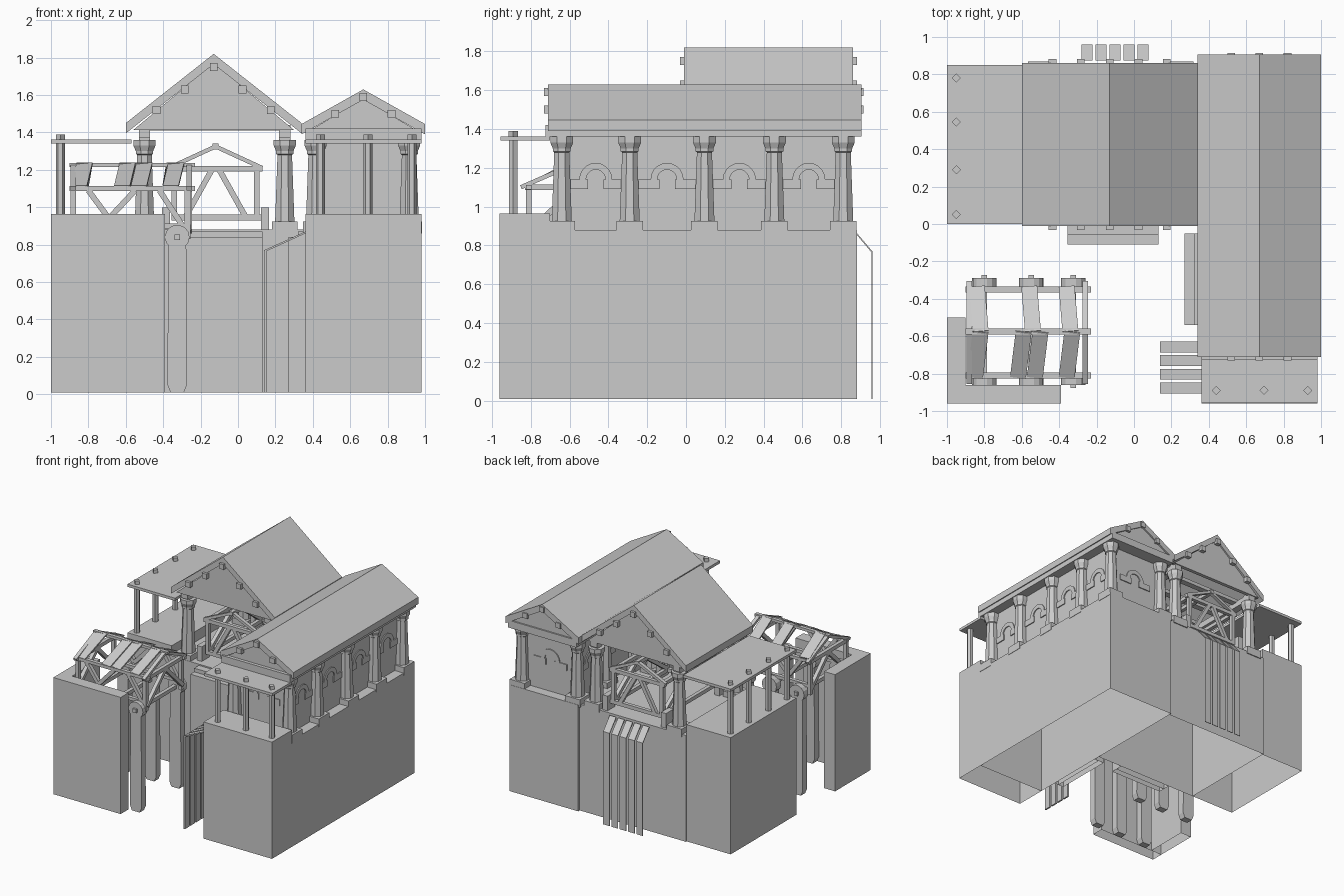
import bpy, bmesh, math
from mathutils import Vector

if "Cube" in bpy.data.objects:
    bpy.data.objects.remove(bpy.data.objects["Cube"])


def finish(name, bm):
    bmesh.ops.recalc_face_normals(bm, faces=bm.faces[:])
    me = bpy.data.meshes.new(name)
    bm.to_mesh(me)
    bm.free()
    ob = bpy.data.objects.new(name, me)
    bpy.context.collection.objects.link(ob)
    return ob


def prism(name, pts, axis, a, b, open_start=False):
    """Extrude a 2D outline between a and b along an axis."""
    def at(u, v, t):
        return {'x': (t, u, v), 'y': (u, t, v), 'z': (u, v, t)}[axis]
    bm = bmesh.new()
    lo = [bm.verts.new(at(u, v, a)) for u, v in pts]
    hi = [bm.verts.new(at(u, v, b)) for u, v in pts]
    if not open_start:
        bm.faces.new(lo)
    bm.faces.new(hi)
    n = len(pts)
    for i in range(n):
        j = (i + 1) % n
        bm.faces.new((lo[i], lo[j], hi[j], hi[i]))
    return finish(name, bm)


def box(name, x0, x1, y0, y1, z0, z1, open_bottom=False):
    return prism(name, [(x0, y0), (x1, y0), (x1, y1), (x0, y1)], 'z', z0, z1, open_bottom)


def cube(name, x, y, z, s):
    return box(name, x - s, x + s, y - s, y + s, z - s, z + s)


def beam(name, p, q, w=0.03, h=0.03):
    """Rectangular bar between two points."""
    p, q = Vector(p), Vector(q)
    d = q - p
    side = d.cross(Vector((0, 0, 1)))
    side = side.normalized() if side.length > 1e-4 else Vector((1, 0, 0))
    up = side.cross(d).normalized()
    bm = bmesh.new()
    rings = [[bm.verts.new(c + side * w / 2 * i + up * h / 2 * j)
              for i, j in ((-1, -1), (1, -1), (1, 1), (-1, 1))] for c in (p, q)]
    for r in rings:
        bm.faces.new(r)
    for i in range(4):
        j = (i + 1) % 4
        bm.faces.new((rings[0][i], rings[0][j], rings[1][j], rings[1][i]))
    return finish(name, bm)


def ngon(cu, cv, r, n, turn=0.0):
    return [(cu + r * math.cos(turn + 2 * math.pi * i / n),
             cv + r * math.sin(turn + 2 * math.pi * i / n)) for i in range(n)]


def column(x, y, top=1.36):
    box("column_base", x - .068, x + .068, y - .068, y + .068, .86, .925)
    bm = bmesh.new()
    rings = []
    for r, z in ((.056, .92), (.042, 1.28), (.05, 1.285), (.05, 1.3), (.064, 1.33), (.064, 1.36)):
        rings.append([bm.verts.new((u, v, z)) for u, v in ngon(x, y, r, 8, math.pi / 8)])
    bm.faces.new(rings[0])
    bm.faces.new(rings[-1])
    for lo, hi in zip(rings, rings[1:]):
        for i in range(8):
            j = (i + 1) % 8
            bm.faces.new((lo[i], lo[j], hi[j], hi[i]))
    finish("column", bm)
    if top > 1.36:
        box("column_block", x - .03, x + .03, y - .03, y + .03, 1.35, top)


def gable_roof(x0, x1, y0, y1, eave, ridge, knobs, back_inset):
    c, t = (x0 + x1) / 2, .055
    # Roof covering with overhang, and a gable panel at each end
    prism("roof_covering", [(x0, eave), (x0, eave + t), (c, ridge), (x1, eave + t),
                            (x1, eave), (c, ridge - t)], 'y', y0, y1)
    zb = eave + .018
    for a in (y0 + .012, y1 - .042):
        prism("gable", [(x0 + .04, zb), (x1 - .04, zb), (c, ridge - t * .9)], 'y', a, a + .03)
    # Purlin ends along both gables
    for dx, z in knobs:
        for s in ((-1, 1) if dx else (1,)):
            for y in (y0, y1 - back_inset):
                cube("purlin_end", c + s * dx, y, z, .021)


def spillway(cx, cy, spans, axis):
    """Strips that spill over the ledge and hang to the ground."""
    out = [(0, .87), (.085, .77), (.085, .01), (.08, .01), (.08, .765), (0, .86)]
    for a, b in spans:
        if axis == 'x':
            prism("spillway_strip", [(cy + u, v) for u, v in out], 'x', a, b)
        else:
            prism("spillway_strip", [(cx - u * 2.6, v) for u, v in out], 'y', a, b)


# Hollow masonry bases, quay ledges and corner walls, open underneath
for nm, x0, x1, y0, y1, z in (
        ("right_base", .36, .98, -.70, .88, .88),
        ("middle_base", -.60, .36, 0, .86, .88),
        ("porch_base", .36, .98, -.96, -.70, .965),
        ("terrace_base", -1, -.60, 0, .85, .965),
        ("corner_wall_left", -1, -.90, -.86, -.50, .965),
        ("corner_wall_front", -1, -.39, -.96, -.86, .965),
        ("middle_ledge", -.355, .13, -.06, 0, .87),
        ("middle_quay", -.355, .13, -.11, -.06, .84),
        ("side_ledge", .32, .36, -.54, -.05, .87),
        ("side_quay", .27, .32, -.54, -.05, .84)):
    box(nm, x0, x1, y0, y1, .01, z, True)
# Spillways at the back and on the inner side of the porch
spillway(0, .875, [(-.28 + .075 * i, -.222 + .075 * i) for i in range(5)], 'x')
spillway(.36, 0, [(-.905 + .073 * i, -.847 + .073 * i) for i in range(4)], 'y')

# Right hall: walls, columns, arches, roof
box("hall_wall", .42, .90, -.62, .80, .87, 1.38, True)
box("hall_entablature", .36, .98, -.725, .905, 1.36, 1.42)
col_y = [-.64, -.29, .095, .455, .81]
for y in col_y:
    for x in (.415, .915):
        column(x, y)
gable_roof(.34, 1.0, -.71, .905, 1.39, 1.63, [(0, 1.59), (.15, 1.5)], .012)


def arch(axis, c, a, b):
    arc = [math.pi * i / 10 for i in range(11)]
    ring = [(c + .085 * math.cos(t), 1.14 + .085 * math.sin(t)) for t in arc]
    ring += [(c + .05 * math.cos(t), 1.14 + .05 * math.sin(t)) for t in reversed(arc)]
    prism("arch_trim", ring, axis, a, b)
    for s in (-1, 1):
        prism("arch_impost", [(c + s * .04, 1.09), (c + s * .15, 1.09),
                              (c + s * .15, 1.14), (c + s * .04, 1.14)], axis, a, b)


for y0, y1 in zip(col_y, col_y[1:]):
    arch('x', (y0 + y1) / 2, .89, .908)
    arch('x', (y0 + y1) / 2, .412, .43)
arch('y', .665, .79, .808)
arch('y', .665, -.628, -.61)

# Middle hall: open pavilion with ceiling ties
for x in (-.50, .25):
    for y in (.07, .80):
        column(x, y, 1.43)
    box("pavilion_beam", x - .03, x + .03, .02, .84, 1.37, 1.42)
for y in (.2, .43, .66):
    box("ceiling_tie", -.53, .28, y - .025, y + .025, 1.41, 1.44)
gable_roof(-.60, .34, -.01, .86, 1.395, 1.82, [(0, 1.75), (.155, 1.63), (.305, 1.52)], 0)

# Timber frames inside the pavilion
for y in (.10, .79):
    beam("frame_sill", (-.34, y, .945), (.14, y, .945))
    beam("frame_plate", (-.37, y, 1.205), (.13, y, 1.205))
    for s in (-1, 1):
        beam("frame_post", (-.12 + s * .22, y, .93), (-.12 + s * .22, y, 1.20))
        beam("frame_rafter", (-.12, y, 1.325), (-.12 + s * .25, y, 1.21), .03, .022)
        beam("frame_brace", (-.12 + s * .02, y, 1.20), (-.12 + s * .16, y, .95))
        box("frame_foot", -.12 + s * .265 - .022, -.12 + s * .265 + .022, y - .05, y + .05, .88, 1.0)
beam("frame_ridge", (-.12, .08, 1.325), (-.12, .81, 1.325))
for s in (-1, 1):
    x = -.12 + s * .22
    for z in (.945, 1.205):
        beam("frame_side_rail", (x, .1, z), (x, .79, z))
    for y in (.1, .79):
        beam("frame_side_brace", (x, y, .95), (x, .45, 1.2))

# Flat-roofed verandas
box("terrace_roof", -1, -.57, 0, .85, 1.34, 1.362)
box("porch_roof", .36, .98, -.955, -.70, 1.34, 1.362)
for x, y in [(-.95, v) for v in (.05, .29, .545, .78)] + [(v, -.89) for v in (.44, .695, .93)]:
    prism("veranda_post", ngon(x, y, .024, 6), 'z', .96, 1.35)
    prism("post_cap", ngon(x, y, .024, 4), 'z', 1.35, 1.39)

# Timber landing stage in the court: flat piles with round heads
for x in (-.80, -.55, -.325):
    for y, s in ((-.83, -1), (-.32, 1)):
        prism("pile", [(x - .035, .01), (x + .035, .01), (x + .052, .05), (x + .048, .84),
                       (x - .048, .84), (x - .052, .05)], 'y', y - .028, y + .028)
        prism("pile_head", ngon(x, .84, .066, 14), 'y', y - .03, y + .03)
        cube("pile_bolt", x, y + s * .032, .84, .015)
    beam("cross_beam", (x, -.83, .84), (x, -.32, .84))
# Stage frame: eaves, ridge, braces and end trusses
beam("stage_ridge", (-.90, -.575, 1.225), (-.23, -.575, 1.225), .03, .022)
for y in (-.81, -.35):
    beam("stage_eave", (-.90, y, 1.10), (-.23, y, 1.10), .03, .025)
    for x, x2 in ((-.69, -.80), (-.69, -.55), (-.27, -.42)):
        beam("stage_brace", (x, y, .86 if x > -.5 else .94), (x2, y, 1.09))
    beam("stage_rail", (-.88, y, .90), (-.27, y, .90), .03, .025)
    for x in (-.88, -.27):
        beam("stage_post", (x, y, .83), (x, y, 1.10))
for x in (-.88, -.26):
    beam("stage_tie", (x, -.83, 1.10), (x, -.32, 1.10))
    for y in (-.81, -.35):
        beam("stage_strut", (x, -.575, 1.09), (x, y, .87))
    for y in (-.85, -.31):
        beam("stage_rafter", (x, -.575, 1.22), (x, y, 1.10), .03, .022)
# Loose, slightly skewed roof boards
for x in (-.84, -.56, -.36):
    beam("roof_board_back", (x + .02, -.575, 1.235), (x, -.335, 1.12), .085, .012)
for x in (-.84, -.61, -.52, -.35):
    beam("roof_board_front", (x + .02, -.575, 1.235), (x - .01, -.82, 1.11), .085, .012)
